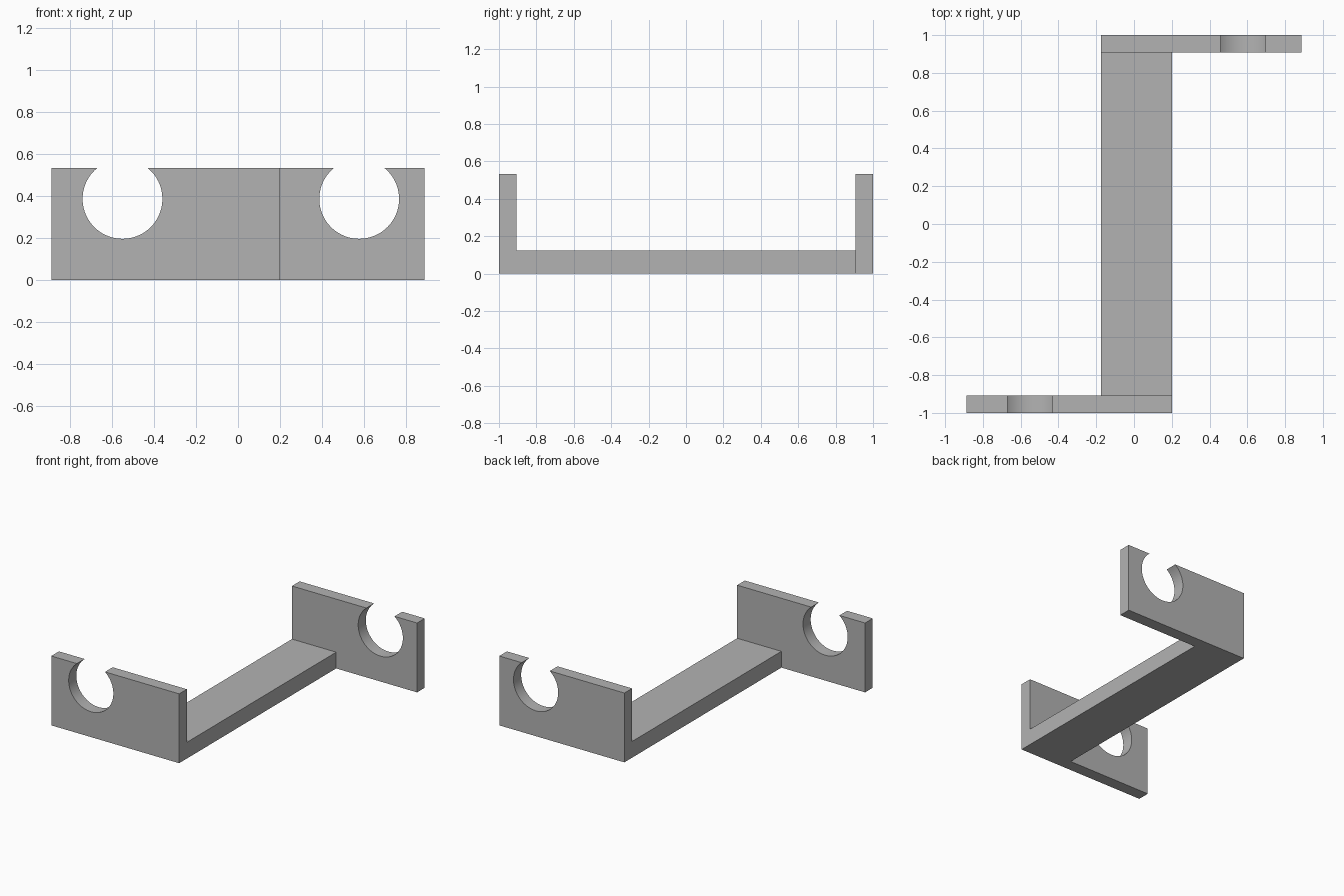
import bpy
import bmesh
from math import asin, cos, sin, pi, radians

cube = bpy.data.objects.get("Cube")
if cube:
    bpy.data.objects.remove(cube, do_unlink=True)

HEIGHT = 0.533       # end plate height
BEAM_HEIGHT = 0.125
INNER, OUTER = 0.907, 1.0   # end plate y range
RADIUS, HOLE_Z = 0.19, 0.385
ARC_STEPS = 56

grey = bpy.data.materials.new("plain grey")
grey.use_nodes = True
colour = (0.45, 0.45, 0.45, 1)
grey.diffuse_color = colour
grey.node_tree.nodes["Principled BSDF"].inputs["Base Color"].default_value = colour


def extrude_profile(name, profile, y0, y1):
    """Extrude an (x, z) outline from y0 to y1."""
    bm = bmesh.new()
    face = bm.faces.new([bm.verts.new((x, y0, z)) for x, z in profile])
    result = bmesh.ops.extrude_face_region(bm, geom=[face], use_keep_orig=True)
    moved = [v for v in result["geom"] if isinstance(v, bmesh.types.BMVert)]
    bmesh.ops.translate(bm, verts=moved, vec=(0, y1 - y0, 0))
    bmesh.ops.recalc_face_normals(bm, faces=bm.faces)
    mesh = bpy.data.meshes.new(name)
    bm.to_mesh(mesh)
    bm.free()
    mesh.materials.append(grey)
    obj = bpy.data.objects.new(name, mesh)
    bpy.context.collection.objects.link(obj)
    bpy.ops.object.select_all(action="DESELECT")
    obj.select_set(True)
    bpy.context.view_layer.objects.active = obj
    bpy.ops.object.shade_smooth_by_angle(angle=radians(30))
    return obj


def notched_plate(x0, x1, hole_x):
    """Rectangle with a round notch that opens through its top edge."""
    lip = asin((HEIGHT - HOLE_Z) / RADIUS)
    sweep = pi + 2 * lip
    arc = []
    for i in range(ARC_STEPS + 1):
        a = lip - sweep * i / ARC_STEPS
        arc.append((hole_x + RADIUS * cos(a), HOLE_Z + RADIUS * sin(a)))
    return [(x0, 0), (x1, 0), (x1, HEIGHT)] + arc + [(x0, HEIGHT)]


# End plates reaching out to opposite sides
extrude_profile("front_plate", notched_plate(-0.888, 0.2, -0.55), -OUTER, -INNER)
extrude_profile("back_plate", notched_plate(-0.176, 0.888, 0.577), INNER, OUTER)

# Beam joining the plates
beam = [(-0.176, 0), (0.2, 0), (0.2, BEAM_HEIGHT), (-0.176, BEAM_HEIGHT)]
extrude_profile("connecting_beam", beam, -INNER, INNER)
